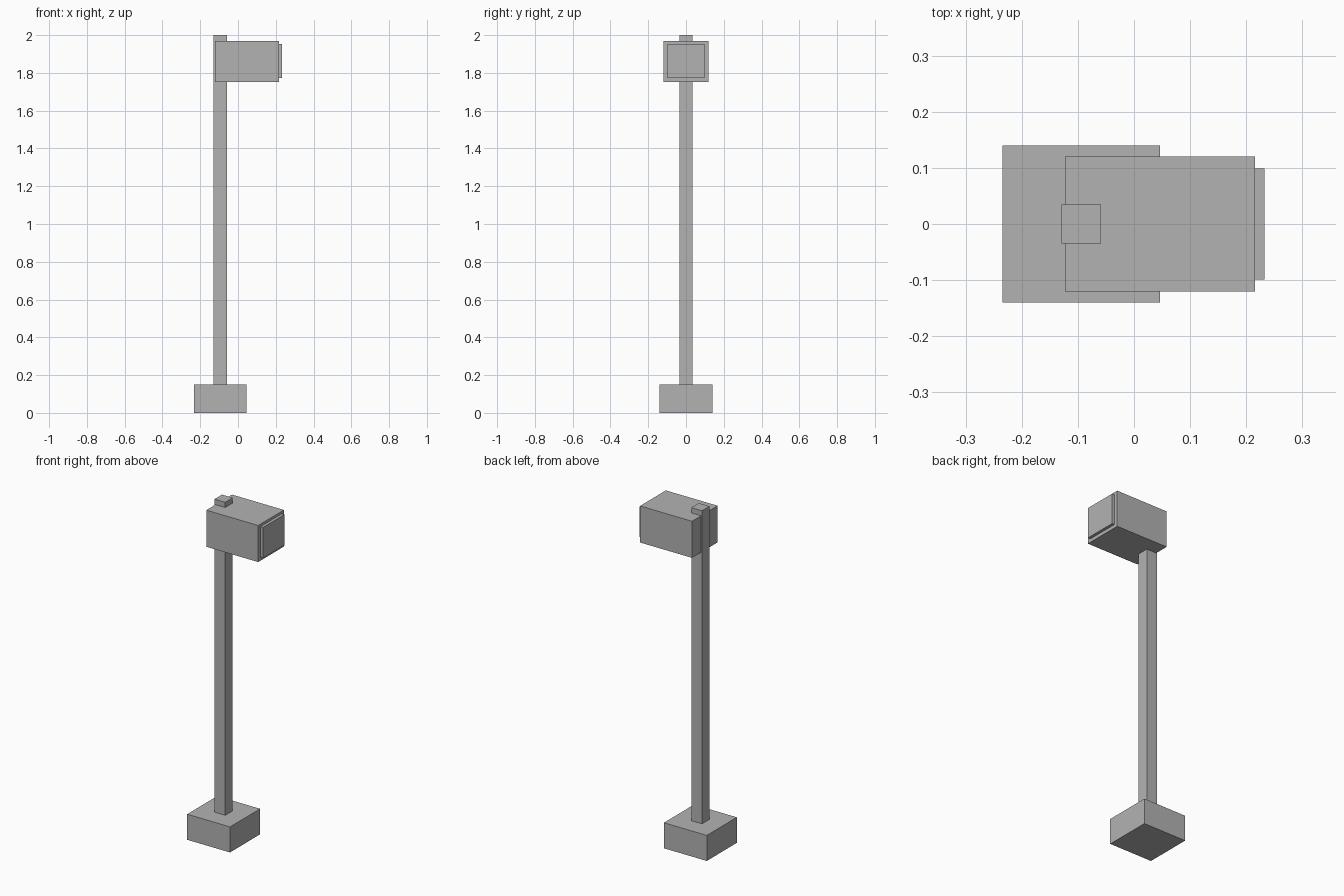
import bpy
import bmesh
from mathutils import Vector

if "Cube" in bpy.data.objects:
    bpy.data.objects.remove(bpy.data.objects["Cube"])

grey = bpy.data.materials.new("grey")
grey.diffuse_color = (0.45, 0.45, 0.45, 1)
grey.use_nodes = True
grey.node_tree.nodes["Principled BSDF"].inputs["Base Color"].default_value = grey.diffuse_color


def box(name, lo, hi):
    """Axis-aligned box between two corners."""
    lo, hi = Vector(lo), Vector(hi)
    bm = bmesh.new()
    bmesh.ops.create_cube(bm, size=1)
    for v in bm.verts:
        v.co = Vector([c * s for c, s in zip(v.co, hi - lo)])
    mesh = bpy.data.meshes.new(name)
    bm.to_mesh(mesh)
    bm.free()
    mesh.materials.append(grey)
    obj = bpy.data.objects.new(name, mesh)
    obj.location = (lo + hi) / 2
    bpy.context.collection.objects.link(obj)
    return obj


# Footing block
box("base", (-0.234, -0.14, 0), (0.046, 0.14, 0.151))
# Square post, running up through the back of the head
box("post", (-0.129, -0.035, 0.151), (-0.059, 0.035, 2.0))
# Head box overhanging to the right
box("head", (-0.123, -0.12, 1.753), (0.216, 0.12, 1.969))
# Raised panel on the end of the head
box("end_panel", (0.216, -0.099, 1.773), (0.233, 0.099, 1.954))
